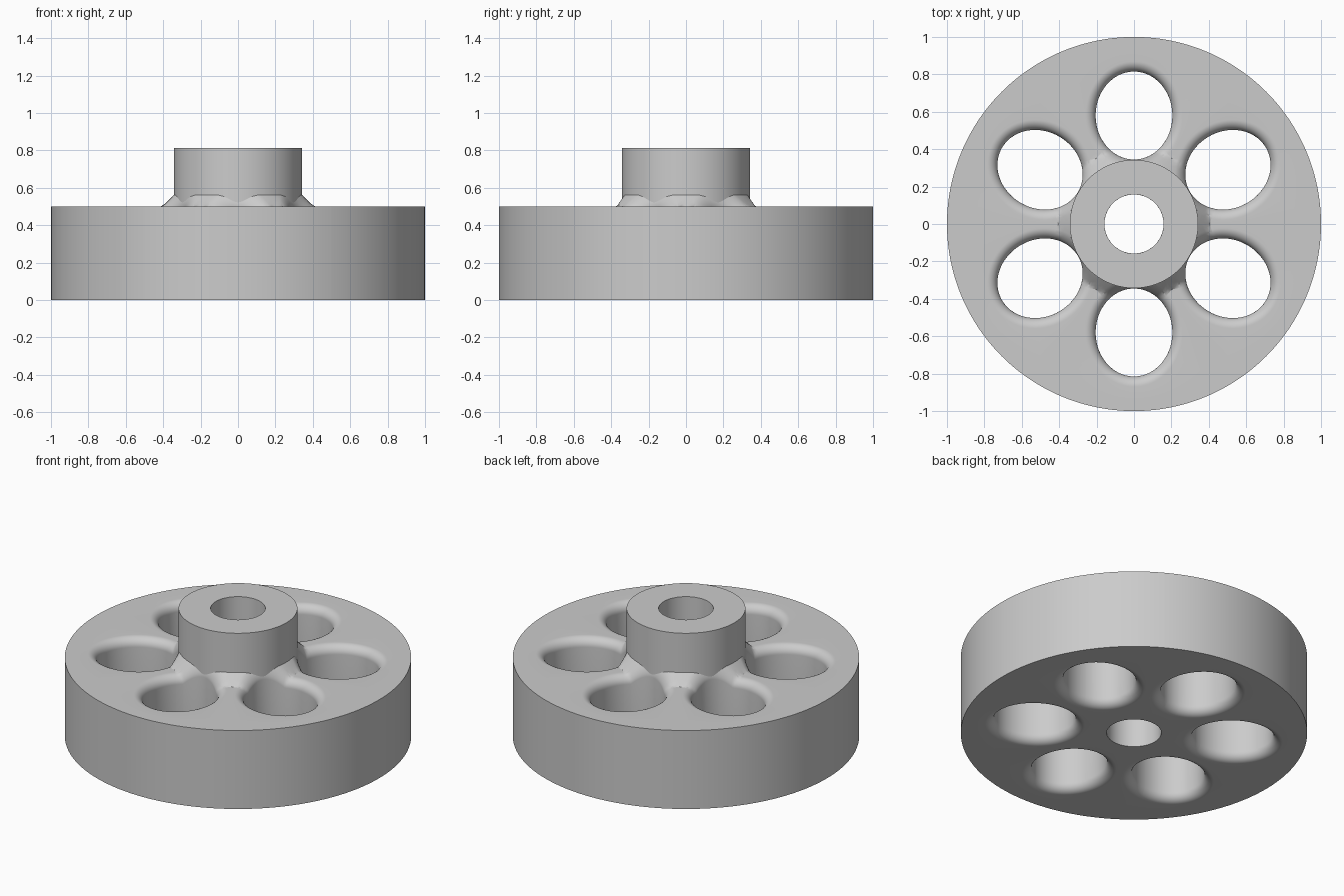
import bpy, bmesh, math
from mathutils import Matrix, Vector

cube = bpy.data.objects.get("Cube")
if cube:
    bpy.data.objects.remove(cube, do_unlink=True)

RIM, THICK = 1.0, 0.5
HUB, BORE, HUB_TOP = 0.343, 0.158, 0.813
CONE = 0.405                      # foot of the sloped collar round the hub
HOLE, LONG, WIDE = 0.58, 0.235, 0.205
FILLET, STEPS, RAYS = 0.055, 12, 96
SLOPE = math.tan(math.pi / 6)

grey = bpy.data.materials.new("Plain grey")
grey.use_nodes = True
grey.diffuse_color = (0.6, 0.6, 0.6, 1)
grey.node_tree.nodes["Principled BSDF"].inputs["Base Color"].default_value = grey.diffuse_color


def finish(bm, name):
    bmesh.ops.remove_doubles(bm, verts=bm.verts, dist=1e-5)
    mesh = bpy.data.meshes.new(name)
    bm.to_mesh(mesh)
    bm.free()
    mesh.materials.append(grey)
    obj = bpy.data.objects.new(name, mesh)
    bpy.context.collection.objects.link(obj)
    bpy.ops.object.select_all(action='DESELECT')
    bpy.context.view_layer.objects.active = obj
    obj.select_set(True)
    bpy.ops.object.shade_smooth_by_angle(angle=math.radians(32))
    return obj


def reach_circle(radius, c, s):
    """Distance from the hole centre to a circle lying inward of it."""
    disc = radius ** 2 - (HOLE * s) ** 2
    return -HOLE * c - math.sqrt(disc) if c < 0 and disc >= 0 else math.inf


def reach_border(inner, c, s):
    """Distance from the hole centre to the edge of its sixth of the wheel."""
    outer = -HOLE * c + math.sqrt(RIM ** 2 - (HOLE * s) ** 2)
    lean = abs(s) - SLOPE * c
    side = HOLE * SLOPE / lean if lean > 1e-6 else math.inf
    return min(outer, side, reach_circle(inner, c, s))


def top_height(r, drop):
    return THICK + max(0, CONE - r) - drop


def bottom_height(r, drop):
    return drop


def ray_points(angle, inner, height):
    """Points from the hole lip, over its rounded edge, to the sector border."""
    c, s = math.cos(angle), math.sin(angle)
    lip = 1 / math.hypot(c / LONG, s / WIDE)
    border = reach_border(inner, c, s)
    reach = [min(border, lip + FILLET * (1 - math.cos(k / STEPS * math.pi / 2)))
             for k in range(STEPS + 1)]
    crease = reach_circle(CONE, c, s)
    if not reach[-1] < crease < border:
        crease = (reach[-1] + border) / 2
    points = []
    for t in reach + [crease, border]:
        x, y = HOLE + t * c, t * s
        gap = max(0, FILLET - (t - lip))
        drop = FILLET - math.sqrt(max(0, FILLET ** 2 - gap ** 2))
        points.append(Vector((x, y, height(math.hypot(x, y), drop))))
    return points


# Wheel disc: one sixth with its rounded hole, repeated round the axis
angles = [2 * math.pi * i / RAYS for i in range(RAYS)]
for radius in (RIM, CONE, HUB, BORE):
    corner = math.atan2(radius * 0.5, radius * math.cos(math.pi / 6) - HOLE)
    angles += [corner, 2 * math.pi - corner]
angles.sort()
bm = bmesh.new()
for sector in range(6):
    turn = Matrix.Rotation(math.radians(30 + 60 * sector), 3, 'Z')
    top, bottom = [[[bm.verts.new(turn @ p) for p in ray_points(a, inner, height)]
                    for a in angles]
                   for inner, height in ((HUB, top_height), (BORE, bottom_height))]
    for i in range(len(angles)):
        j = (i + 1) % len(angles)
        for k in range(STEPS + 2):
            bm.faces.new((top[i][k], top[i][k + 1], top[j][k + 1], top[j][k]))
            bm.faces.new((bottom[j][k], bottom[j][k + 1], bottom[i][k + 1], bottom[i][k]))
        # hole wall, then outer rim
        bm.faces.new((top[i][0], top[j][0], bottom[j][0], bottom[i][0]))
        ends = (bottom[i][-1], bottom[j][-1], top[j][-1], top[i][-1])
        if all(v.co.xy.length > RIM - 1e-4 for v in ends):
            bm.faces.new(ends)
finish(bm, "wheel_disc")

# Hub sleeve with its through bore
bm = bmesh.new()
profile = [(BORE, 0), (BORE, HUB_TOP), (HUB, HUB_TOP), (HUB, THICK - 0.1)]
verts = [bm.verts.new((r, 0, z)) for r, z in profile]
edges = [bm.edges.new(pair) for pair in zip(verts, verts[1:])]
bmesh.ops.spin(bm, geom=verts + edges, axis=(0, 0, 1), cent=(0, 0, 0),
               angle=2 * math.pi, steps=RAYS)
bmesh.ops.remove_doubles(bm, verts=bm.verts, dist=1e-5)
bmesh.ops.recalc_face_normals(bm, faces=bm.faces)
# keep the sleeve's top face looking up
if any(f.normal.z < -0.5 for f in bm.faces):
    bmesh.ops.reverse_faces(bm, faces=bm.faces)
finish(bm, "hub_sleeve")
